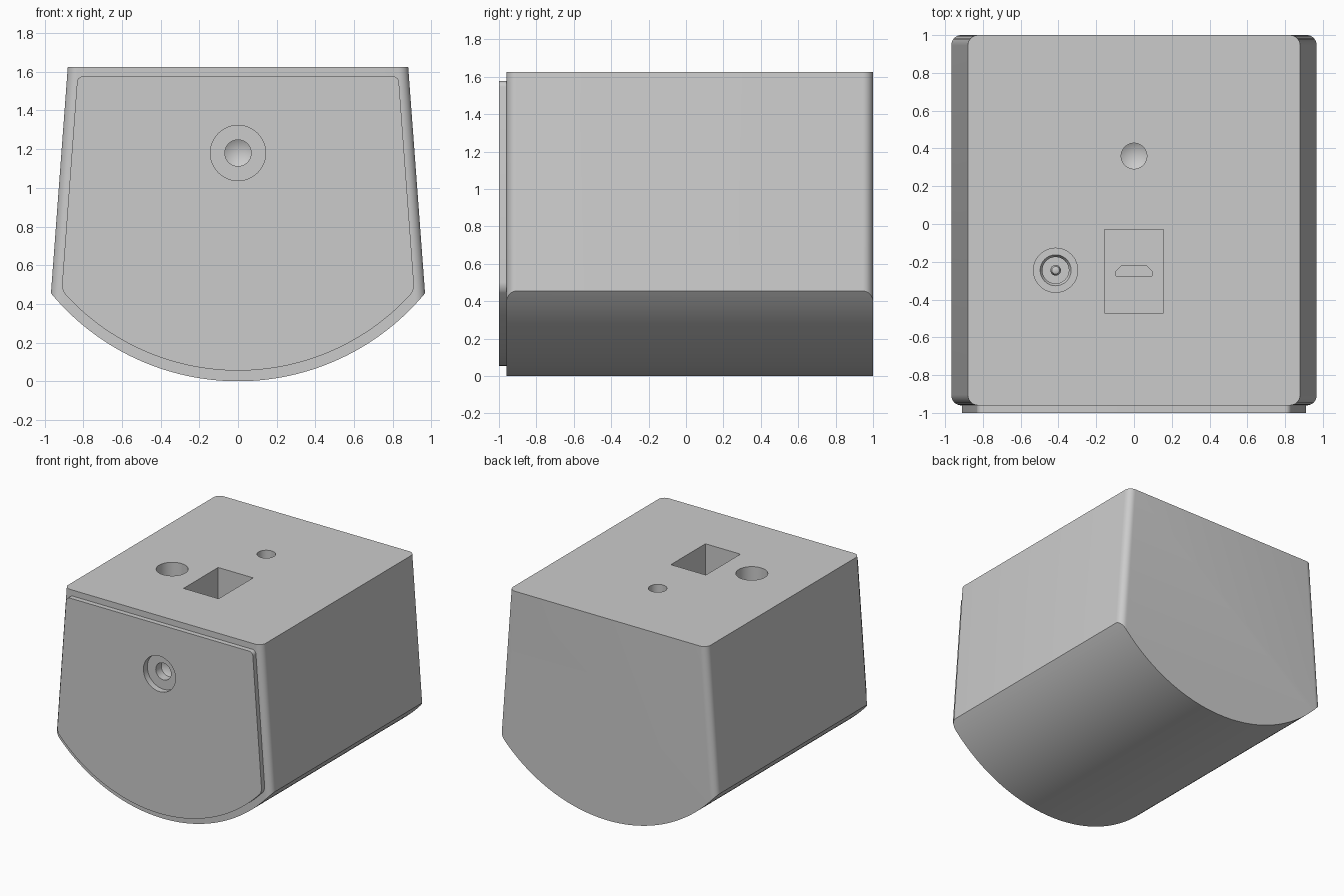
import bpy, bmesh, math
from mathutils import Vector

if "Cube" in bpy.data.objects:
    bpy.data.objects.remove(bpy.data.objects["Cube"])

TOP = 1.625


def make(name, bm):
    bmesh.ops.recalc_face_normals(bm, faces=bm.faces)
    me = bpy.data.meshes.new(name)
    bm.to_mesh(me)
    bm.free()
    ob = bpy.data.objects.new(name, me)
    bpy.context.collection.objects.link(ob)
    return ob


def extrude(pts, vec, corners=(), radius=0):
    """Prism from a closed 3D outline; edges running from the given outline corners are rounded."""
    bm = bmesh.new()
    verts = [bm.verts.new(p) for p in pts]
    marks = [verts[i] for i in corners]
    face = bm.faces.new(verts)
    ends = bmesh.ops.extrude_face_region(bm, geom=[face], use_keep_orig=True)["geom"]
    bmesh.ops.translate(bm, vec=vec, verts=[g for g in ends if isinstance(g, bmesh.types.BMVert)])
    if marks:
        d = Vector(vec).normalized()
        edges = [e for v in marks for e in v.link_edges
                 if abs((e.verts[0].co - e.verts[1].co).normalized().dot(d)) > 0.999]
        bmesh.ops.bevel(bm, geom=edges, offset=radius, segments=8, profile=0.5, affect='EDGES')
    return bm


def lathe(name, profile, loc, front=False, n=48):
    """Closed (radius, height) profile revolved about z, or about y with depth going into the front."""
    bm = bmesh.new()
    vs = [bm.verts.new((r, 0, h)) for r, h in profile]
    es = [bm.edges.new(p) for p in zip(vs, vs[1:])]
    bmesh.ops.spin(bm, geom=vs + es, cent=(0, 0, 0), axis=(0, 0, 1),
                   angle=2 * math.pi, steps=n, use_merge=False)
    bmesh.ops.remove_doubles(bm, verts=bm.verts, dist=1e-5)
    ob = make(name, bm)
    ob.location = loc
    if front:
        ob.rotation_euler.x = math.pi / 2
    return ob


def boolean(ob, tool, op):
    tool.hide_render = True
    m = ob.modifiers.new("cut", 'BOOLEAN')
    m.operation, m.object, m.solver = op, tool, 'EXACT'
    bpy.context.view_layer.objects.active = ob
    bpy.ops.object.modifier_apply(modifier=m.name)


def outline(xt, zt, xb, zb, z0, y, n=64):
    """Straight top and sides with an arc underneath, in the xz plane."""
    rise = zb - z0
    R = (xb * xb + rise * rise) / (2 * rise)
    a = math.asin(xb / R)
    arc = [(R * math.sin(t), y, z0 + R - R * math.cos(t))
           for t in (-a + 2 * a * i / n for i in range(n + 1))]
    return arc + [(xt, y, zt), (-xt, y, zt)]


# Body: tapered block with rounded upright edges, trimmed by the curved underside
slope = (0.967 - 0.88) / (TOP - 0.455)
bm = bmesh.new()
rings = []
for z in (-0.1, TOP):
    x = 0.88 + slope * (TOP - z)
    rings.append([bm.verts.new(p) for p in
                  ((-x, -0.96, z), (x, -0.96, z), (x, 1, z), (-x, 1, z))])
bm.faces.new(rings[0])
bm.faces.new(rings[1])
for i in range(4):
    j = (i + 1) % 4
    bm.faces.new((rings[0][i], rings[0][j], rings[1][j], rings[1][i]))
upright = [e for e in bm.edges if abs(e.verts[0].co.z - e.verts[1].co.z) > 1]
bmesh.ops.bevel(bm, geom=upright, offset=0.055, segments=8, profile=0.5, affect='EDGES')
body = make("body", bm)
# The trim shape continues the arc beyond the body sides so only the underside is cut
R = (0.967 ** 2 + 0.455 ** 2) / (2 * 0.455)
xw = 1.1
zw = R - math.sqrt(R * R - xw * xw)
trim = make("underside_trim", extrude(outline(xw, 2, xw, zw, 0, -1.5, 96), (0, 3, 0)))
boolean(body, trim, 'INTERSECT')

# Raised front panel with rounded corners
panel = make("front_panel", extrude(outline(0.83, 1.577, 0.912, 0.47, 0.055, -1.0),
                                    (0, 0.04, 0), (0, 64, 65, 66), 0.03))

# Cutters for the sockets
hole = [(0, 0.05), (0.068, 0.05), (0.068, -0.12), (0, -0.16)]
front_hole = [(0, 0.05), (0.143, 0.05), (0.143, -0.05), (0.068, -0.05), (0.068, -0.12), (0, -0.16)]
power = [(0, 0.05), (0.117, 0.05), (0.117, -0.22), (0.082, -0.22), (0.07, -0.24), (0.07, -0.5), (0, -0.5)]
pocket = [(sx * 0.156, y, TOP + 0.05) for sx, y in ((-1, -0.47), (1, -0.47), (1, -0.03), (-1, -0.03))]
slot = [(x, y, TOP - 0.3) for x, y in
        ((-0.095, -0.275), (0.095, -0.275), (0.095, -0.25), (0.068, -0.222), (-0.068, -0.222), (-0.095, -0.25))]
jack_cut = lathe("front_socket_cutter", front_hole, (0, -1, 1.18), True)
cutters = [
    jack_cut,
    lathe("top_hole_cutter", hole, (0, 0.36, TOP)),
    lathe("power_socket_cutter", power, (-0.415, -0.245, TOP)),
    make("pocket_cutter", extrude(pocket, (0, 0, -0.4))),
    make("slot_cutter", extrude(slot, (0, 0, -0.15))),
]
bpy.context.view_layer.update()
for c in cutters:
    boolean(body, c, 'DIFFERENCE')
boolean(panel, jack_cut, 'DIFFERENCE')
for c in cutters + [trim]:
    bpy.data.objects.remove(c)

# Centre pin of the power socket, with a rounded tip
pin = lathe("power_pin", [(0, -0.51), (0.028, -0.51), (0.028, -0.27), (0.02, -0.25), (0, -0.242)],
            (-0.415, -0.245, TOP), n=24)

for ob in (body, panel, pin):
    bpy.ops.object.select_all(action='DESELECT')
    ob.select_set(True)
    bpy.context.view_layer.objects.active = ob
    bpy.ops.object.shade_smooth_by_angle(angle=math.radians(25))
